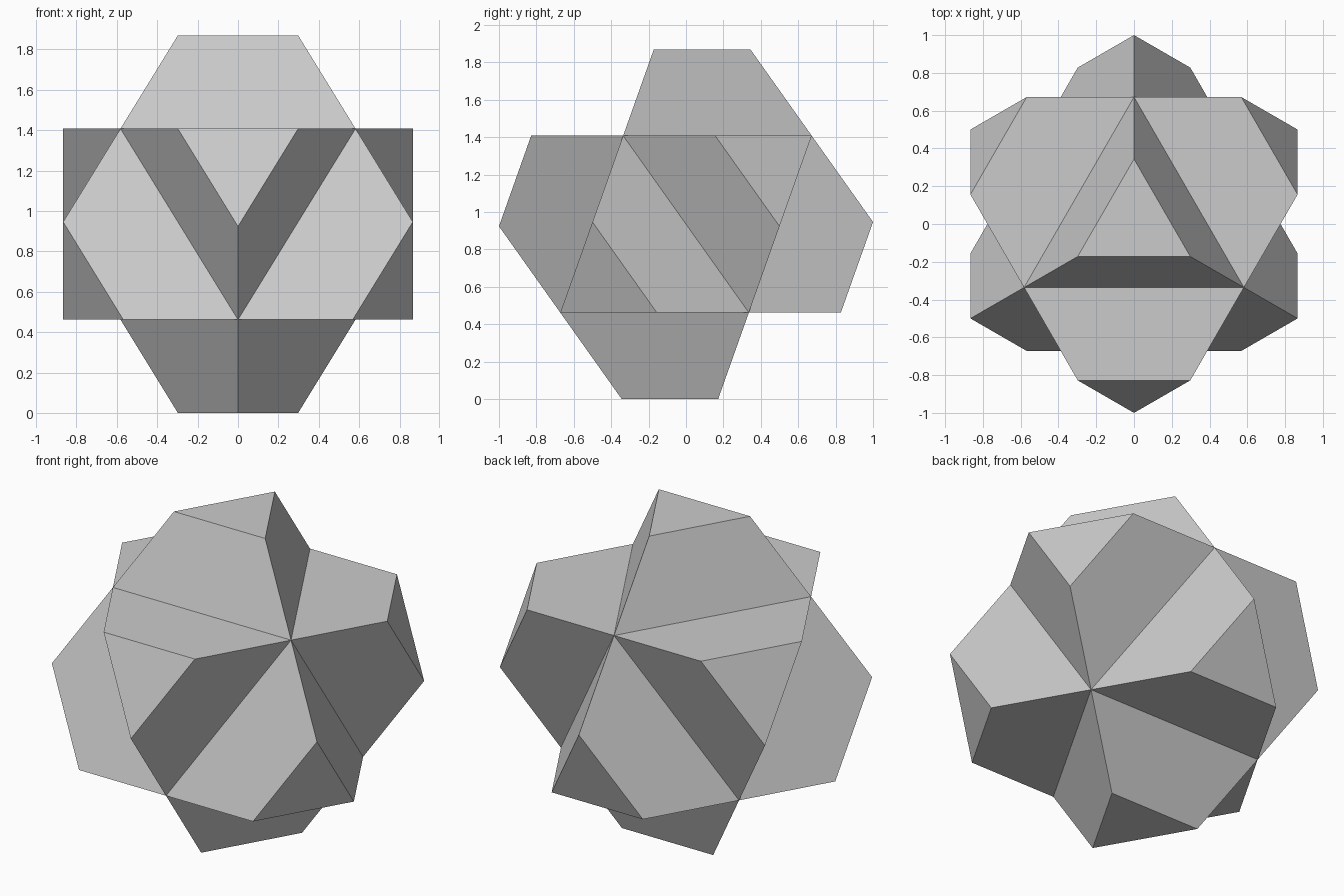
import bpy, bmesh, math
from mathutils import Vector

if "Cube" in bpy.data.objects:
    bpy.data.objects.remove(bpy.data.objects["Cube"])

SIDE = 2.328            # edge of each full tetrahedron
HEIGHT = 1.892          # its height
CUT = 0.256             # share of each edge cut off at every corner
CENTRE = HEIGHT * (0.75 - CUT)
R = SIDE / math.sqrt(3)

# Corners of the upright tetrahedron around the origin
corners = [Vector((0, 0, HEIGHT * 0.75))]
for k in range(3):
    a = math.radians(90 + 120 * k)
    corners.append(Vector((R * math.cos(a), R * math.sin(a), -HEIGHT / 4)))

bm = bmesh.new()


def add_point(base, top):
    """Truncated spike: three sloping sides and a flat cap."""
    b = [bm.verts.new(p) for p in base]
    t = [bm.verts.new(p) for p in top]
    bm.faces.new(t)
    for i in range(3):
        j = (i + 1) % 3
        bm.faces.new((b[i], b[j], t[j], t[i]))


# Two opposed tetrahedra: eight blunt spikes meeting at the edge midpoints
for sign in (1, -1):
    tet = [c * sign for c in corners]
    for v in tet:
        others = [o for o in tet if o is not v]
        add_point([v.lerp(o, 0.5) for o in others],
                  [v.lerp(o, CUT) for o in others])

bmesh.ops.remove_doubles(bm, verts=bm.verts, dist=1e-4)
bmesh.ops.recalc_face_normals(bm, faces=bm.faces)
bmesh.ops.translate(bm, verts=bm.verts, vec=(0, 0, CENTRE))

mesh = bpy.data.meshes.new("truncated_star")
bm.to_mesh(mesh)
bm.free()
star = bpy.data.objects.new("truncated_star", mesh)
bpy.context.collection.objects.link(star)
